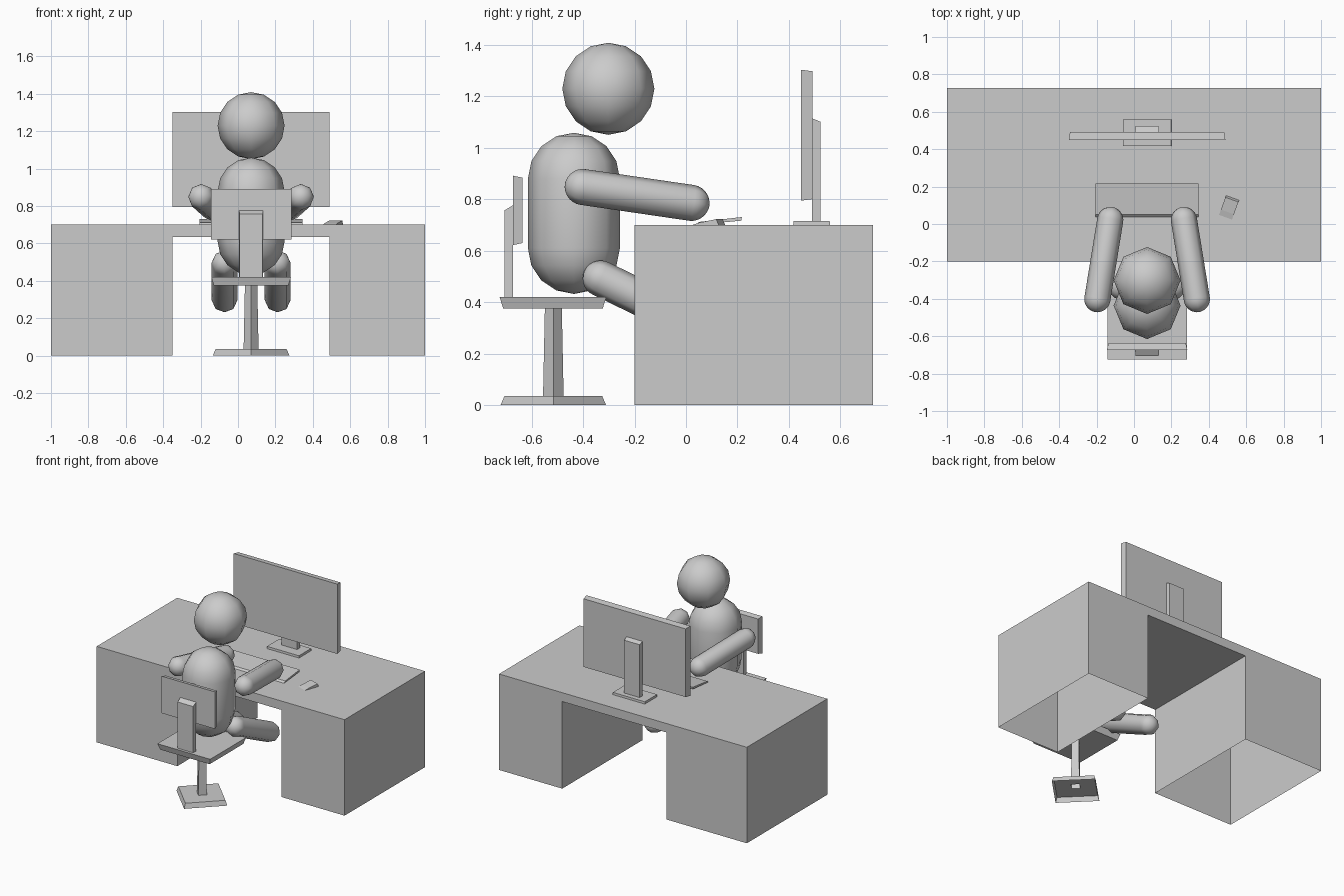
import bpy, bmesh
from math import pi, sin, cos, radians
from mathutils import Vector, Matrix

if "Cube" in bpy.data.objects:
    bpy.data.objects.remove(bpy.data.objects["Cube"])

CX = 0.07  # centre line of person, chair and screen


def finish(bm, name, smooth=False, recalc=True):
    if recalc:
        bmesh.ops.recalc_face_normals(bm, faces=bm.faces)
    me = bpy.data.meshes.new(name)
    bm.to_mesh(me)
    bm.free()
    for p in me.polygons:
        p.use_smooth = smooth
    ob = bpy.data.objects.new(name, me)
    bpy.context.collection.objects.link(ob)
    return ob


def box(name, x, y, z, taper=None, inset=(0.01, 0.01, 0.01), low=True):
    """Box from ranges; taper=(axis, side) shrinks that face by inset."""
    bm = bmesh.new()
    bmesh.ops.create_cube(bm, size=1)
    lim = (x, y, z)
    for v in bm.verts:
        s = [1 if c > 0 else 0 for c in v.co]
        p = [lim[i][s[i]] for i in range(3)]
        if taper and s[taper[0]] == taper[1]:
            for i in range(3):
                if i != taper[0] and (low or s[i] or i != 2):
                    p[i] += inset[i] if s[i] == 0 else -inset[i]
        v.co = p
    return finish(bm, name)


def extrude_profile(name, pts, vec, open_under=False):
    bm = bmesh.new()
    f = bm.faces.new([bm.verts.new(p) for p in pts])
    r = bmesh.ops.extrude_face_region(bm, geom=[f], use_keep_orig=True)
    moved = [e for e in r["geom"] if isinstance(e, bmesh.types.BMVert)]
    bmesh.ops.translate(bm, verts=moved, vec=vec)
    bmesh.ops.recalc_face_normals(bm, faces=bm.faces)
    if open_under:
        floor = [f for f in bm.faces if max(v.co.z for v in f.verts) < 1e-4]
        bmesh.ops.delete(bm, geom=floor, context='FACES_ONLY')
    return finish(bm, name, recalc=False)


def capsule(name, a, b, r, sides=8, n=7):
    """Round-ended limb from centre a to centre b (a ball when a == b)."""
    a, b = Vector(a), Vector(b)
    d = b - a
    prof = []
    for k in range(n + 1):
        t = -pi / 2 + pi / 2 * k / n
        prof.append((r * cos(t), r * sin(t)))
    top = [(q, -z + d.length) for q, z in reversed(prof)]
    prof += top if d.length > 1e-5 else top[1:]
    bm = bmesh.new()
    vs = [bm.verts.new((q, 0, z)) for q, z in prof]
    es = [bm.edges.new(e) for e in zip(vs, vs[1:])]
    bmesh.ops.spin(bm, geom=vs + es, cent=(0, 0, 0), axis=(0, 0, 1),
                   angle=2 * pi, steps=sides, use_duplicate=False)
    bmesh.ops.remove_doubles(bm, verts=bm.verts, dist=1e-4)
    rot = d.to_track_quat('Z', 'Y').to_matrix().to_4x4() if d.length > 1e-5 else Matrix()
    bm.transform(Matrix.Translation(a) @ rot)
    return finish(bm, name, True)


def diamond_stack(name, rings):
    """Open four-sided shell through (radius, z) rings, corners on the axes."""
    bm = bmesh.new()
    loops = [[bm.verts.new((CX + r * cos(k * pi / 2), -0.516 + r * sin(k * pi / 2), z))
              for k in range(4)] for r, z in rings]
    for lo, hi in zip(loops, loops[1:]):
        for k in range(4):
            j = (k + 1) % 4
            bm.faces.new((lo[k], lo[j], hi[j], hi[k]))
    return finish(bm, name, recalc=False)


# Desk: arch profile swept front to back, pedestals open underneath
arch = [(-1, 0), (-0.35, 0), (-0.35, 0.635), (0.49, 0.635), (0.49, 0), (1, 0), (1, 0.7), (-1, 0.7)]
extrude_profile("desk", [(x, -0.2, z) for x, z in arch], (0, 0.927, 0), True)

# Monitor
box("screen", (CX - 0.419, CX + 0.419), (0.448, 0.493), (0.795, 1.304), (1, 1), (0.007, 0, 0.006))
box("screen_neck", (CX - 0.064, CX + 0.064), (0.491, 0.524), (0.712, 1.115), (1, 1), (0.002, 0, 0.014), False)
box("screen_foot", (CX - 0.13, CX + 0.13), (0.417, 0.56), (0.7, 0.716), (2, 1), (0.001, 0.001, 0))

# Keyboard: tilted thin slab
kb = [(0.037, 0.7), (0.215, 0.717), (0.217, 0.731), (0.05, 0.712)]
extrude_profile("keyboard", [(-0.207, y, z) for y, z in kb], (0.553, 0, 0))

# Mouse: small wedge, turned slightly
wedge = [(-0.055, 0), (0.055, 0), (0.045, 0.023), (-0.025, 0.009)]
mouse = extrude_profile("mouse", [(-0.037, y, z) for y, z in wedge], (0.074, 0, 0))
mouse.location = (0.508, 0.088, 0.7)
mouse.rotation_euler.z = radians(-20)

# Chair: foot and post form one hollow shell
diamond_stack("chair_base_and_post", [(0.205, 0), (0.19, 0.035), (0.04, 0.035), (0.033, 0.376)])
box("seat", (CX - 0.213, CX + 0.213), (-0.725, -0.31), (0.375, 0.42), (2, 0), (0.014, 0.014, 0))
box("backrest", (CX - 0.215, CX + 0.215), (-0.673, -0.636), (0.622, 0.892), (1, 1), (0.008, 0, 0.008))
box("backrest_post", (CX - 0.064, CX + 0.064), (-0.706, -0.673), (0.42, 0.777), (1, 0), (0.002, 0, 0.02), False)

# Seated figure
capsule("head", (CX, -0.302, 1.23), (CX, -0.302, 1.23), 0.179, n=4)
capsule("torso", (CX, -0.436, 0.611), (CX, -0.436, 0.88), 0.179, n=4)
for side, s in (("left", -1), ("right", 1)):
    capsule(side + "_arm", (CX + s * 0.266, -0.402, 0.848), (CX + s * 0.197, 0.022, 0.786), 0.07)
    capsule(side + "_leg", (CX + s * 0.142, -0.332, 0.492), (CX + s * 0.142, 0.06, 0.302), 0.07)
